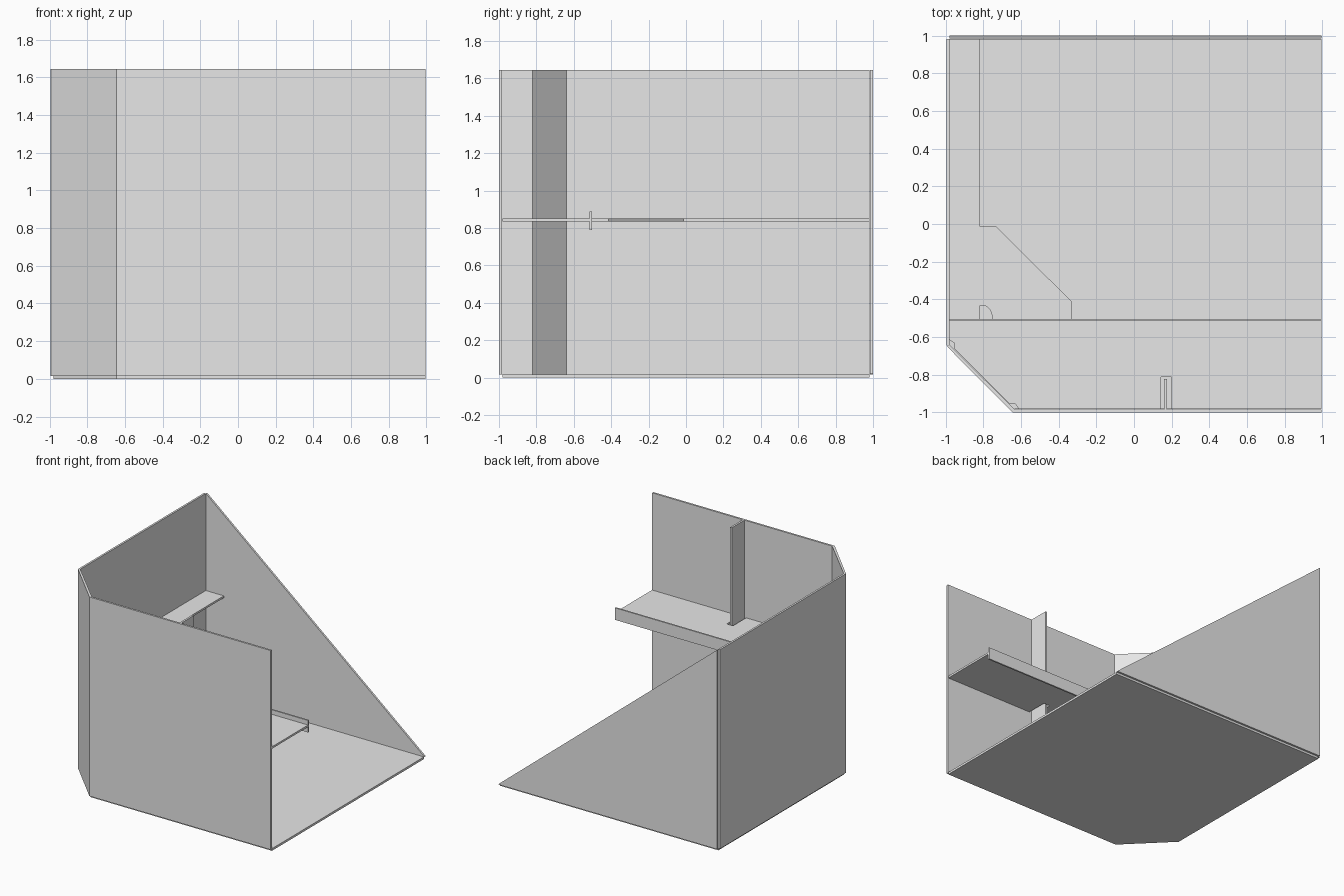
import bpy, bmesh, math
from mathutils import Vector

cube = bpy.data.objects.get("Cube")
if cube:
    bpy.data.objects.remove(cube, do_unlink=True)

grey = bpy.data.materials.new("light_grey")
grey.use_nodes = True
grey.diffuse_color = (0.8, 0.8, 0.8, 1)
grey.node_tree.nodes["Principled BSDF"].inputs["Base Color"].default_value = (0.8, 0.8, 0.8, 1)

T = 0.016             # sheet thickness
W = 0.995             # half width in x
IN = 0.982            # inner face of the walls
TOP = 1.645
SHELF = 0.835


def panel(name, outline, thrust):
    """Extrude a flat outline of 3D points along a vector."""
    bm = bmesh.new()
    face = bm.faces.new([bm.verts.new(p) for p in outline])
    moved = bmesh.ops.extrude_face_region(bm, geom=[face])["geom"]
    bmesh.ops.translate(bm, vec=Vector(thrust),
                        verts=[v for v in moved if isinstance(v, bmesh.types.BMVert)])
    bmesh.ops.recalc_face_normals(bm, faces=bm.faces)
    mesh = bpy.data.meshes.new(name)
    bm.to_mesh(mesh)
    bm.free()
    mesh.materials.append(grey)
    obj = bpy.data.objects.new(name, mesh)
    bpy.context.collection.objects.link(obj)
    return obj


def sheet(name, points, z, height=T):
    """Plan outline raised by a height."""
    return panel(name, [(x, y, z) for x, y in points], (0, 0, height))


def rect(x0, x1, y0, y1):
    return [(x0, y0), (x1, y0), (x1, y1), (x0, y1)]


# Floor with a clipped corner
sheet("floor", [(-0.645, -IN), (W, -IN), (W, IN), (-0.98, IN), (-0.98, -0.645)], 0, T + 0.002)

# Upright walls, standing just outside the floor
RISE = TOP - T
sheet("front_wall", rect(-0.645, W, -1, -1 + T), T, RISE)
sheet("side_wall", rect(-W, -W + T, -0.645, IN), T, RISE)
sheet("corner_wall", [(-0.992, -0.65), (-0.645, -1), (-0.63, -0.988), (-0.979, -0.64)], T, RISE)

# Triangular back wall
panel("back_wall", [(-0.98, 1, T), (W, 1, T), (W, 1, T + 0.006), (-0.98, 1, TOP)], (0, -T, 0))

# Front shelf with corner relief cuts and a slot for the fin
sheet("front_shelf", [
    (-0.61, -IN), (0.144, -IN), (0.144, -0.812), (0.2, -0.812), (0.2, -IN),
    (W, -IN), (W, -0.514), (-0.98, -0.514), (-0.98, -0.615), (-0.955, -0.63),
    (-0.955, -0.66), (-0.66, -0.955), (-0.63, -0.955)], SHELF)

# Rear shelf with a rounded cable notch and a slanted inner edge
arc = [(-0.8 + 0.048 * math.sin(a), -0.503 + 0.07 * math.cos(a))
       for a in (math.pi / 2 * i / 8 for i in range(9))]
sheet("rear_shelf", [(-0.98, -0.503), (-0.816, -0.503), (-0.816, -0.433)] + arc + [
    (-0.328, -0.503), (-0.328, -0.414), (-0.733, -0.012),
    (-0.816, -0.012), (-0.816, IN), (-0.98, IN)], SHELF)

# Lip between the two shelves
sheet("shelf_lip", rect(-0.98, W, -0.516, -0.503), 0.79, 0.098)

# Full height fin passing through the slot
sheet("upright_fin", rect(0.16, 0.176, -0.985, -0.822), T, RISE)
